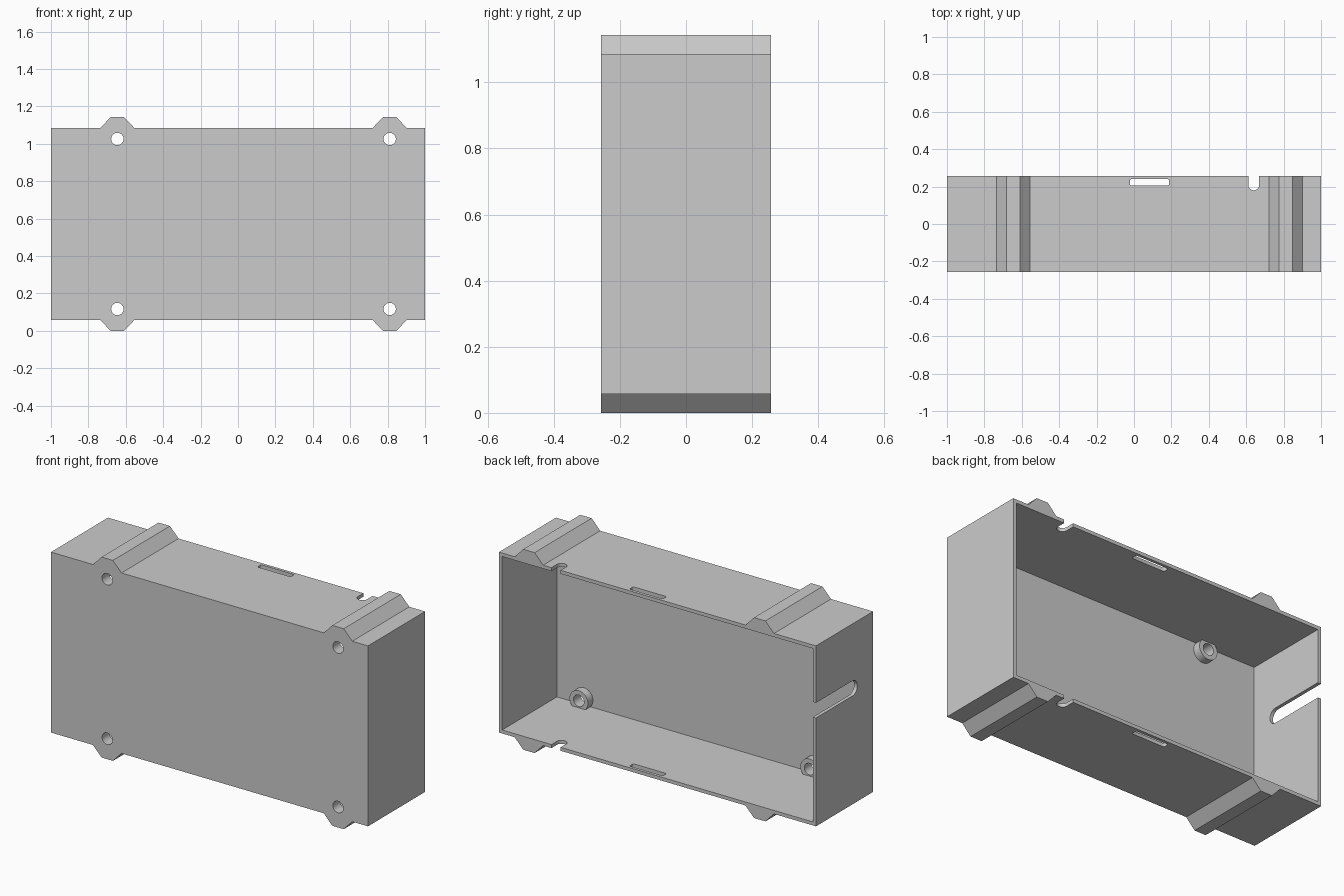
import bpy, bmesh, math

if "Cube" in bpy.data.objects:
    bpy.data.objects.remove(bpy.data.objects["Cube"], do_unlink=True)

GREY = (0.6, 0.6, 0.6, 1.0)
mat = bpy.data.materials.new("plain grey")
mat.use_nodes = True
mat.diffuse_color = GREY
mat.node_tree.nodes["Principled BSDF"].inputs["Base Color"].default_value = GREY

HALF_Y, WALL = 0.257, 0.02
BOTTOM, TOP, HEIGHT = 0.057, 1.086, 1.143
RIDGES = (-0.645, 0.811)
HOLE_Z = (0.117, 1.026)
FLOOR_Y = -HALF_Y + WALL


def prism(name, outline, axis, start, end):
    """Extrude a closed 2D outline along one axis."""
    place = {"x": lambda a, b, t: (t, a, b),
             "y": lambda a, b, t: (a, t, b),
             "z": lambda a, b, t: (a, b, t)}[axis]
    bm = bmesh.new()
    face = bm.faces.new([bm.verts.new(place(a, b, start)) for a, b in outline])
    moved = bmesh.ops.extrude_face_region(bm, geom=[face])["geom"]
    bmesh.ops.translate(bm, vec=place(0, 0, end - start),
                        verts=[v for v in moved if isinstance(v, bmesh.types.BMVert)])
    bmesh.ops.recalc_face_normals(bm, faces=bm.faces)
    mesh = bpy.data.meshes.new(name)
    bm.to_mesh(mesh)
    bm.free()
    mesh.materials.append(mat)
    obj = bpy.data.objects.new(name, mesh)
    bpy.context.collection.objects.link(obj)
    return obj


def rect(a0, a1, b0, b1):
    return [(a0, b0), (a1, b0), (a1, b1), (a0, b1)]


def arc(ca, cb, r, start, end, n):
    return [(ca + r * math.cos(t), cb + r * math.sin(t))
            for t in (math.radians(start + (end - start) * i / n) for i in range(n + 1))]


def circle(ca, cb, r, n=32):
    return arc(ca, cb, r, 0, 360, n)[:-1]


def combine(target, other, operation):
    mod = target.modifiers.new(operation.lower(), "BOOLEAN")
    mod.operation, mod.object, mod.solver = operation, other, "EXACT"
    bpy.context.view_layer.objects.active = target
    bpy.ops.object.modifier_apply(modifier=mod.name)
    bpy.data.objects.remove(other, do_unlink=True)


# Shell outline with a pair of trapezoid ridges above and below
upper = [(-1, TOP)]
for x in RIDGES:
    upper += [(x - 0.09, TOP), (x - 0.036, HEIGHT), (x + 0.036, HEIGHT), (x + 0.09, TOP)]
upper.append((1, TOP))
lower = [(x, HEIGHT - z) for x, z in reversed(upper)]
shell = prism("enclosure_shell", upper + lower, "y", -HALF_Y, HALF_Y)

# Open cavity at the back
combine(shell, prism("cavity_cutter", rect(-1 + WALL, 1 - WALL, BOTTOM + WALL, TOP - WALL),
                     "y", FLOOR_Y, 1), "DIFFERENCE")

# Raised bosses around the screw holes
for x in RIDGES:
    for z in HOLE_Z:
        boss = prism("screw_boss", circle(x, z, 0.058), "y", FLOOR_Y - 0.01, FLOOR_Y + 0.045)
        combine(shell, boss, "UNION")
for x in RIDGES:
    for z in HOLE_Z:
        hole = prism("hole_cutter", circle(x, z, 0.033), "y", -0.5, 0)
        combine(shell, hole, "DIFFERENCE")

# Round-ended notches and vent slots through the top and bottom walls
notch = arc(0.64, 0.209, 0.029, 180, 360, 16) + [(0.669, 0.4), (0.611, 0.4)]
combine(shell, prism("notch_cutter", notch, "z", -0.5, 1.5), "DIFFERENCE")
vent = []
for a, b, start in ((0.18, 0.232, 0), (-0.014, 0.232, 90), (-0.014, 0.214, 180), (0.18, 0.214, 270)):
    vent += arc(a, b, 0.008, start, start + 90, 3)
combine(shell, prism("vent_cutter", vent, "z", -0.5, 1.5), "DIFFERENCE")

# Long cable slot in the right wall
slot = arc(-0.072, 0.718, 0.043, 90, 270, 20) + [(0.4, 0.675), (0.4, 0.761)]
combine(shell, prism("cable_slot_cutter", slot, "x", -1.2, -0.9), "DIFFERENCE")

# Smooth the round walls, keep the flat edges sharp
bpy.ops.object.select_all(action="DESELECT")
shell.select_set(True)
bpy.context.view_layer.objects.active = shell
bpy.ops.object.shade_smooth_by_angle(angle=math.radians(25))
